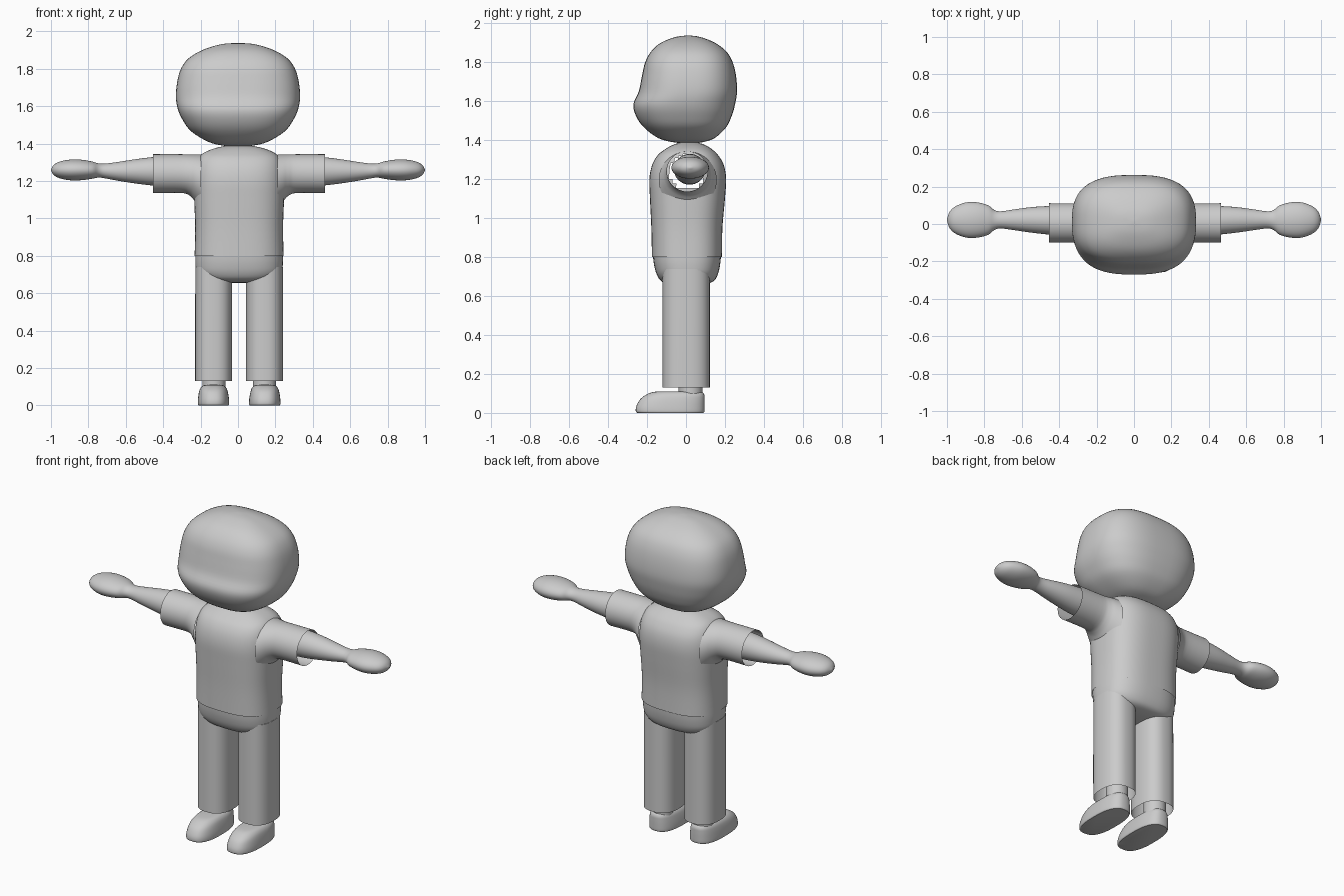
import bpy, bmesh, math
from mathutils import Vector

grey = bpy.data.materials.new("plain grey")
grey.diffuse_color = (0.6, 0.6, 0.6, 1)
SHIFT = 0.006  # clothes sit slightly off centre


def smooth_rows(rows, steps):
    """Catmull-Rom interpolation between the given cross-sections."""
    out = []
    for i in range(len(rows) - 1):
        p = [rows[max(0, min(len(rows) - 1, i + k))] for k in (-1, 0, 1, 2)]
        for s in range(steps):
            t = s / steps
            out.append([0.5 * (2 * b + (c - a) * t + (2 * a - 5 * b + 4 * c - d) * t * t
                               + (3 * b - a - 3 * c + d) * t ** 3)
                        for a, b, c, d in zip(*p)])
    return out + [rows[-1]]


def loft(name, rows, axis="z", power=2.0, caps=(True, True), steps=4, sides=48,
         flip=1, shift=0.0, cut=None):
    """Rows are (position, u min, u max, v min, v max); z lofts use x,y and x lofts use y,z."""
    bm = bmesh.new()
    rings = []
    for pos, u0, u1, v0, v1 in smooth_rows(rows, steps):
        ring = []
        for k in range(sides):
            a = 2 * math.pi * k / sides
            c, s = math.cos(a), math.sin(a)
            u = (u0 + u1) / 2 + (u1 - u0) / 2 * math.copysign(abs(c) ** (2 / power), c)
            v = (v0 + v1) / 2 + (v1 - v0) / 2 * math.copysign(abs(s) ** (2 / power), s)
            p = (u, v, pos) if axis == "z" else (pos, u, v)
            ring.append(bm.verts.new((p[0] * flip + shift, p[1], p[2])))
        rings.append(ring)
    for a, b in zip(rings, rings[1:]):
        for k in range(sides):
            j = (k + 1) % sides
            bm.faces.new((a[k], a[j], b[j], b[k]))
    for ring, closed in ((rings[0], caps[0]), (rings[-1], caps[1])):
        if closed:
            bm.faces.new(ring)
    bmesh.ops.recalc_face_normals(bm, faces=bm.faces)
    if cut:
        doomed = [f for f in bm.faces if cut(f.calc_center_median())]
        bmesh.ops.delete(bm, geom=doomed, context="FACES")
    mesh = bpy.data.meshes.new(name)
    bm.to_mesh(mesh)
    bm.free()
    mesh.materials.append(grey)
    obj = bpy.data.objects.new(name, mesh)
    bpy.context.collection.objects.link(obj)
    bpy.ops.object.select_all(action="DESELECT")
    obj.select_set(True)
    bpy.context.view_layer.objects.active = obj
    bpy.ops.object.shade_smooth_by_angle(angle=math.radians(40))
    return obj


def sym(rows):
    """Turn (z, half width, front, back) into loft rows."""
    return [(z, -w, w, f, b) for z, w, f, b in rows]


# Head: rounded box with a protruding lower face
loft("head", sym([
    (1.385, 0.01, 0.0, 0.03), (1.389, 0.08, -0.06, 0.08), (1.41, 0.16, -0.14, 0.145),
    (1.465, 0.25, -0.215, 0.205), (1.525, 0.295, -0.257, 0.235), (1.585, 0.322, -0.27, 0.252),
    (1.65, 0.332, -0.243, 0.262), (1.73, 0.325, -0.226, 0.257), (1.80, 0.305, -0.21, 0.24),
    (1.855, 0.265, -0.18, 0.208), (1.90, 0.19, -0.13, 0.15), (1.93, 0.095, -0.055, 0.075),
    (1.938, 0.01, 0.005, 0.02)]), power=2.7, sides=64)

# Shirt body, open at the hem and where the sleeves join
loft("shirt_body", sym([
    (0.80, 0.238, -0.175, 0.185), (0.95, 0.235, -0.178, 0.187), (1.1, 0.24, -0.185, 0.2),
    (1.2, 0.242, -0.188, 0.206), (1.27, 0.236, -0.175, 0.195), (1.32, 0.22, -0.148, 0.168),
    (1.35, 0.19, -0.113, 0.138), (1.375, 0.13, -0.07, 0.1), (1.39, 0.06, -0.025, 0.055)]),
    power=2.7, caps=(False, True), sides=64, shift=SHIFT,
    cut=lambda c: abs(c.x) > 0.15 and math.hypot(c.y - 0.006, c.z - 1.24) < 0.09)

# Hips: rounded underside between the legs
loft("trouser_hips", sym([
    (0.655, 0.03, -0.03, 0.03), (0.66, 0.12, -0.08, 0.09), (0.675, 0.19, -0.125, 0.14),
    (0.71, 0.226, -0.15, 0.163), (0.76, 0.234, -0.164, 0.175), (0.81, 0.234, -0.17, 0.18)]),
    power=2.6, shift=SHIFT)

for side, flip in (("left", 1), ("right", -1)):
    opts = dict(flip=flip, shift=SHIFT)
    # Short sleeve, flared where it meets the body
    loft(side + "_sleeve", [
        (0.205, -0.14, 0.158, 1.05, 1.342), (0.235, -0.123, 0.138, 1.09, 1.342),
        (0.265, -0.108, 0.12, 1.122, 1.342), (0.31, -0.099, 0.111, 1.136, 1.343),
        (0.46, -0.099, 0.111, 1.136, 1.343)],
        axis="x", caps=(False, False), **opts)
    # Forearm tapering to the wrist, then a flat mitten hand
    loft(side + "_arm", [
        (0.38, -0.062, 0.1, 1.172, 1.33), (0.46, -0.056, 0.096, 1.176, 1.327),
        (0.55, -0.046, 0.09, 1.187, 1.316), (0.64, -0.033, 0.078, 1.201, 1.302),
        (0.71, -0.024, 0.068, 1.214, 1.293), (0.745, -0.031, 0.074, 1.218, 1.294),
        (0.78, -0.058, 0.1, 1.212, 1.304), (0.84, -0.073, 0.116, 1.204, 1.314),
        (0.90, -0.072, 0.115, 1.204, 1.314), (0.955, -0.051, 0.094, 1.215, 1.303),
        (0.985, -0.023, 0.066, 1.232, 1.286), (1.0, 0.017, 0.027, 1.256, 1.262)],
        axis="x", flip=flip)
    # Straight trouser leg, open at the cuff
    loft(side + "_trouser_leg", [
        (0.13, 0.037, 0.235, -0.12, 0.122), (0.45, 0.037, 0.235, -0.12, 0.122),
        (0.74, 0.037, 0.234, -0.12, 0.122)],
        power=2.5, caps=(False, True), **opts)
    # Ankle
    loft(side + "_ankle", [
        (0.08, 0.074, 0.197, -0.038, 0.084), (0.2, 0.074, 0.197, -0.038, 0.084)],
        steps=1, **opts)
    # Shoe with flat sole and sloping toe
    loft(side + "_shoe", [
        (0.0, 0.057, 0.217, -0.25, 0.09), (0.008, 0.053, 0.221, -0.258, 0.095),
        (0.035, 0.054, 0.22, -0.255, 0.096), (0.07, 0.06, 0.215, -0.235, 0.096),
        (0.093, 0.068, 0.207, -0.205, 0.094), (0.107, 0.083, 0.192, -0.17, 0.08),
        (0.111, 0.11, 0.165, -0.12, 0.03)],
        power=2.6, **opts)
